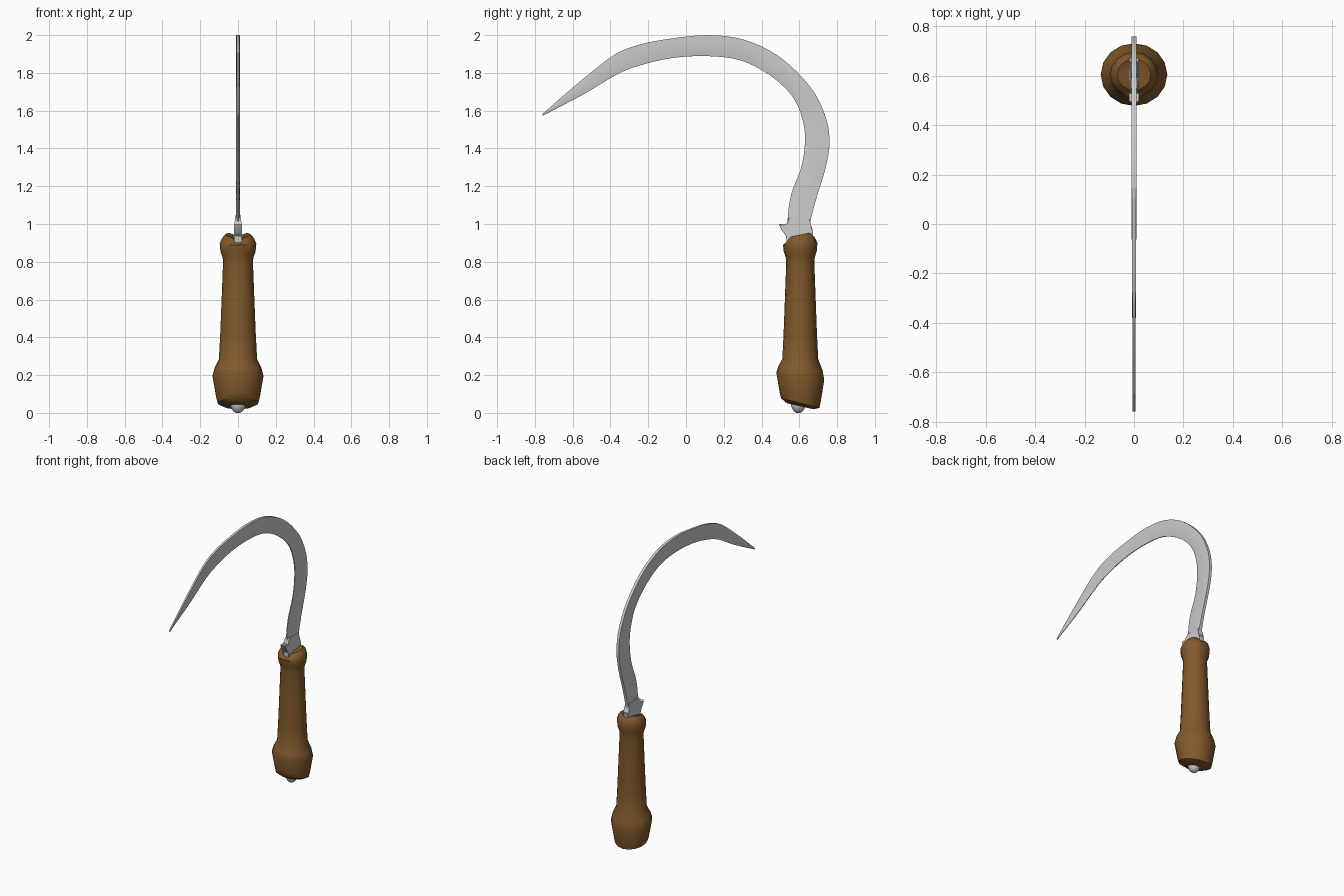
import bpy, bmesh, math
from mathutils import Vector

if "Cube" in bpy.data.objects:
    bpy.data.objects.remove(bpy.data.objects["Cube"])

CY = 0.605  # handle axis in y


def finish(name, bm, mat=None, angle=35):
    bmesh.ops.recalc_face_normals(bm, faces=bm.faces)
    me = bpy.data.meshes.new(name)
    bm.to_mesh(me)
    bm.free()
    ob = bpy.data.objects.new(name, me)
    bpy.context.collection.objects.link(ob)
    if mat:
        me.materials.append(mat)
    bpy.ops.object.select_all(action='DESELECT')
    ob.select_set(True)
    bpy.context.view_layer.objects.active = ob
    bpy.ops.object.shade_smooth_by_angle(angle=math.radians(angle))
    return ob


def skin(bm, rings):
    """Bridge closed rings of points and cap both ends."""
    vr = [[bm.verts.new(p) for p in r] for r in rings]
    n = len(vr[0])
    for a, b in zip(vr, vr[1:]):
        for i in range(n):
            j = (i + 1) % n
            bm.faces.new((a[i], a[j], b[j], b[i]))
    bm.faces.new(vr[0])
    bm.faces.new(vr[-1])


def smooth_path(pts, steps):
    """Catmull-Rom curve through the points."""
    p = [Vector(q) for q in pts]
    p = [2 * p[0] - p[1]] + p + [2 * p[-1] - p[-2]]
    out = []
    for a, b, c, d in zip(p, p[1:], p[2:], p[3:]):
        for s in range(steps):
            t = s / steps
            out.append(0.5 * (2 * b + (c - a) * t + (2 * a - 5 * b + 4 * c - d) * t * t
                              + (3 * b - a - 3 * c + d) * t ** 3))
    return out + [p[-2]]


# Blade: spine and cutting edge as (y, z), skinned with a thin wedge section
spine = [(-.76, 1.583), (-.564, 1.752), (-.38, 1.895), (-.245, 1.95), (-.09, 1.98),
         (.115, 2.0), (.31, 1.975), (.495, 1.885), (.655, 1.73), (.735, 1.58),
         (.76, 1.44), (.74, 1.30), (.697, 1.158), (.66, 1.02), (.655, .94)]
edge = [(-.76, 1.573), (-.545, 1.685), (-.363, 1.793), (-.235, 1.842), (-.077, 1.878),
        (.103, 1.889), (.283, 1.868), (.44, 1.79), (.56, 1.68), (.615, 1.56),
        (.63, 1.44), (.61, 1.30), (.557, 1.158), (.538, 1.02), (.545, .94)]
section = [(0, .0095), (.3, .0105), (.7, .009), (1, .003)]
outer, inner = smooth_path(spine, 4), smooth_path(edge, 4)
rings = []
for k, (o, i) in enumerate(zip(outer, inner)):
    t = k / (len(outer) - 1)
    s = 0.5 + 0.5 * min(1, t / 0.4) + 0.5 * max(0, (t - 0.88) / 0.12)
    half = [(w * s, *o.lerp(i, u)) for u, w in section]
    rings.append(half + [(-x, y, z) for x, y, z in reversed(half)])
bm = bmesh.new()
skin(bm, rings)
finish("blade", bm)

# Tang: flared root with a small spur, sunk into the handle
outline = [(.545, 1.035), (.533, .992), (.492, 1.0), (.504, .97), (.533, .94), (.54, .86),
           (.66, .86), (.668, .95), (.673, .968), (.656, .995), (.655, 1.035)]
bm = bmesh.new()
skin(bm, [[(x, y, z) for y, z in outline] for x in (-.02, .02)])
for v in bm.verts:
    if v.co.z > 1.02:
        v.co.x *= 0.7
bmesh.ops.bevel(bm, geom=bm.edges[:], offset=.004, segments=2, affect='EDGES')
finish("tang", bm)

# Handle: turned profile (radius, z, slant of ring along y)
wood = bpy.data.materials.new("wood")
wood.diffuse_color = (0.22, 0.10, 0.025, 1)
wood.use_nodes = True
wood.node_tree.nodes["Principled BSDF"].inputs["Base Color"].default_value = wood.diffuse_color
profile = [(.075, .035, -.22), (.108, .052, -.25), (.116, .085, -.2), (.135, .195, -.15),
           (.125, .235, -.08), (.101, .285, 0), (.094, .42, 0), (.086, .62, 0),
           (.079, .80, 0), (.082, .825, 0), (.093, .855, .03), (.097, .895, .06),
           (.085, .925, .2), (.068, .944, .2), (.035, .942, .15)]
N = 16
rings = []
for r, z, k in profile:
    ring = []
    for i in range(N):
        a = 2 * math.pi * i / N
        x, y = r * math.cos(a), r * .94 * math.sin(a)
        dip = .025 * max(0, 1 - abs(x) / .045) if z > .92 else 0  # notch for the tang
        ring.append((x, CY + y, z + k * y - dip))
    rings.append(ring)
bm = bmesh.new()
skin(bm, rings)
finish("handle", bm, wood)

# Butt rivet: tang end peened over under the handle
bm = bmesh.new()
skin(bm, [[(r * math.cos(a), CY - .01 + r * math.sin(a), z)
           for a in (2 * math.pi * i / 10 for i in range(10))]
          for r, z in ((.012, 0), (.026, .01), (.04, .033), (.04, .06))])
finish("butt_rivet", bm, angle=50)
